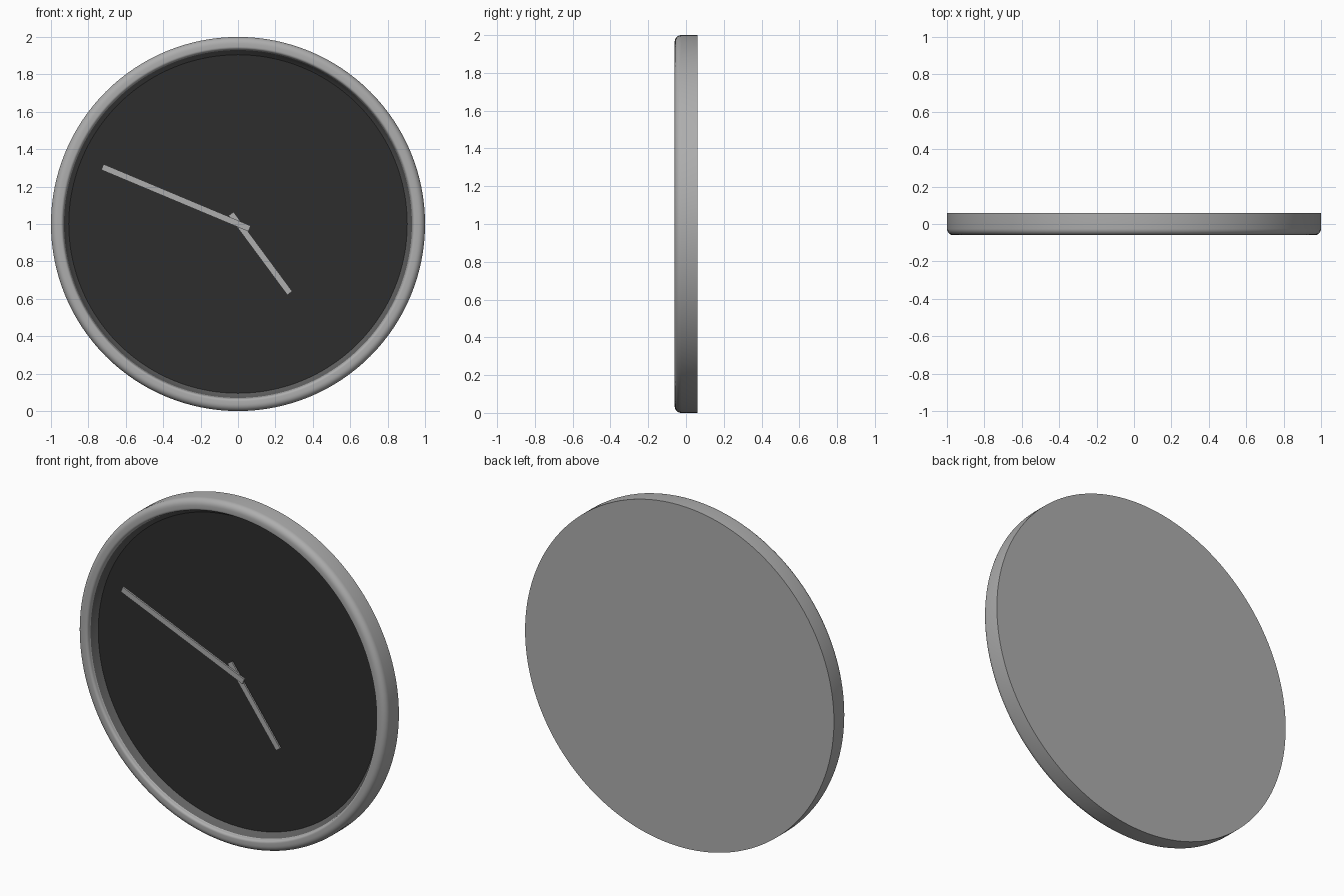
import bpy, bmesh, math
from mathutils import Matrix, Vector

if "Cube" in bpy.data.objects:
    bpy.data.objects.remove(bpy.data.objects["Cube"])

CENTRE = Vector((0, 0, 1))
SEG = 128


def material(name, v):
    m = bpy.data.materials.new(name)
    m.diffuse_color = (v, v, v, 1)
    m.use_nodes = True
    m.node_tree.nodes["Principled BSDF"].inputs["Base Color"].default_value = m.diffuse_color
    return m


metal = material("light grey", 0.42)
dark = material("charcoal", 0.027)
shade = material("dark grey", 0.12)


def finish(bm, name, mat, smooth=True):
    bmesh.ops.recalc_face_normals(bm, faces=bm.faces)
    me = bpy.data.meshes.new(name)
    bm.to_mesh(me)
    bm.free()
    ob = bpy.data.objects.new(name, me)
    bpy.context.collection.objects.link(ob)
    me.materials.append(mat)
    if smooth:
        bpy.ops.object.select_all(action='DESELECT')
        ob.select_set(True)
        bpy.context.view_layer.objects.active = ob
        bpy.ops.object.shade_smooth_by_angle(angle=math.radians(35))
    return ob


def lathe(bm, profile):
    """Turn (radius, y) points around the clock's axis; radius 0 closes a disc."""
    rings = []
    for r, y in profile:
        n = 1 if r == 0 else SEG
        rings.append([bm.verts.new(CENTRE + Vector((r * math.cos(i * math.tau / SEG), y,
                                                    r * math.sin(i * math.tau / SEG))))
                      for i in range(n)])
    for a, b in zip(rings, rings[1:]):
        for i in range(SEG):
            j = (i + 1) % SEG
            quad = [a[i % len(a)], a[j % len(a)], b[j % len(b)], b[i % len(b)]]
            bm.faces.new(list(dict.fromkeys(quad)))


def arc(r, y, radius, a0, a1, n=6):
    return [(r + radius * math.cos(math.radians(a0 + (a1 - a0) * i / n)),
             y + radius * math.sin(math.radians(a0 + (a1 - a0) * i / n))) for i in range(n + 1)]


# Casing: flat back, straight side, rounded front edge and lip, recess wall
bm = bmesh.new()
lathe(bm, [(0, 0.06), (1, 0.06)]
      + arc(0.965, -0.025, 0.035, 0, -90)
      + arc(0.948, -0.045, 0.015, -90, -180)
      + [(0.93, -0.035), (0.905, 0.0), (0, 0.0)])
case = finish(bm, "clock_case", metal)
case.data.materials.append(shade)
case.data.materials.append(dark)
for f in case.data.polygons:
    c = f.center - CENTRE
    r = math.hypot(c.x, c.z)
    if r < 0.9 and c.y < 0.03:
        f.material_index = 2          # dial
    elif r < 0.925:
        if c.y < 0.03:
            f.material_index = 1      # sloped recess wall


# Hands: thin bars from tail to tip
def hand(name, tail, tip, y):
    a, b = Vector((tail[0], y, tail[1])), Vector((tip[0], y, tip[1]))
    d = b - a
    bm = bmesh.new()
    bmesh.ops.create_cube(bm, size=1, matrix=Matrix.Translation((a + b) / 2)
                          @ Matrix.Rotation(-math.atan2(d.z, d.x), 4, 'Y')
                          @ Matrix.Diagonal((d.length, 0.01, 0.033, 1)))
    finish(bm, name, metal, smooth=False)


hand("hour_hand", (-0.037, 1.055), (0.277, 0.63), -0.02)
hand("minute_hand", (0.062, 0.975), (-0.725, 1.305), -0.035)
